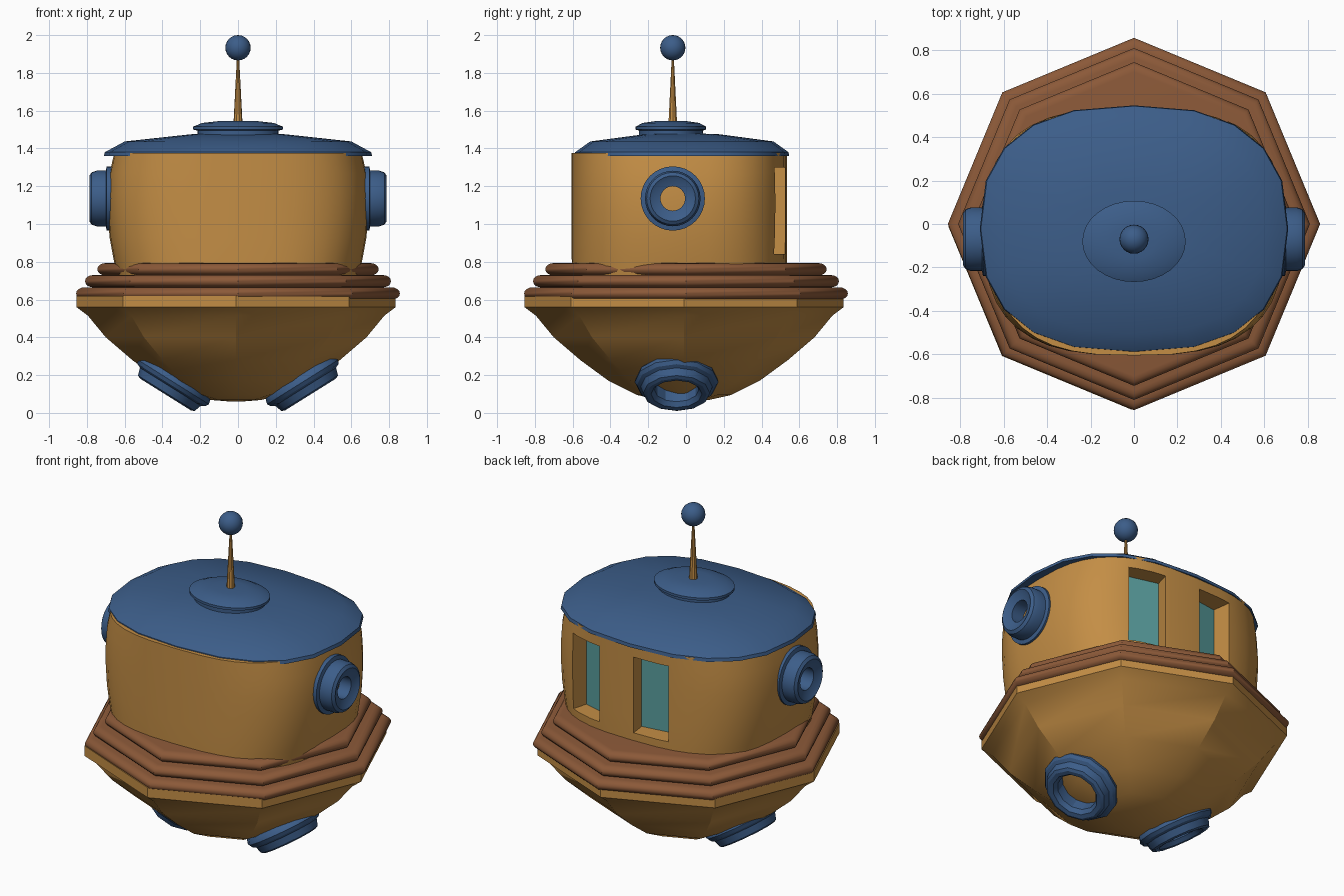
import bpy, bmesh, math
from mathutils import Vector

if "Cube" in bpy.data.objects:
    bpy.data.objects.remove(bpy.data.objects["Cube"])


def material(name, rgb):
    m = bpy.data.materials.new(name)
    m.diffuse_color = (*rgb, 1)
    m.use_nodes = True
    m.node_tree.nodes["Principled BSDF"].inputs["Base Color"].default_value = m.diffuse_color
    return m


ORANGE = material("orange_paint", (0.55, 0.27, 0.06))
BLUE = material("blue_paint", (0.045, 0.11, 0.25))
BROWN = material("brown_rubber", (0.26, 0.10, 0.04))
GLASS = material("teal_glass", (0.10, 0.34, 0.34))


def finish(obj, mat, angle=30):
    obj.data.materials.clear()
    obj.data.materials.append(mat)
    bpy.ops.object.select_all(action='DESELECT')
    obj.select_set(True)
    bpy.context.view_layer.objects.active = obj
    if angle:
        bpy.ops.object.shade_smooth_by_angle(angle=math.radians(angle))
    return obj


def loft(name, rings, mat, n=32, power=2.0, loc=(0, 0, 0), tilt=0, closed=False, angle=30):
    """Stack superellipse rings (rx, ry, z); closed joins the last ring to the first."""
    bm = bmesh.new()
    loops = []
    for rx, ry, z in rings:
        loop = []
        for i in range(n):
            c, s = math.cos(2 * math.pi * i / n), math.sin(2 * math.pi * i / n)
            x = math.copysign(abs(c) ** (2 / power), c) if abs(c) > 1e-6 else 0
            y = math.copysign(abs(s) ** (2 / power), s) if abs(s) > 1e-6 else 0
            loop.append(bm.verts.new((rx * x, ry * y, z)))
        loops.append(loop)
    pairs = list(zip(loops, loops[1:]))
    if closed:
        pairs.append((loops[-1], loops[0]))
    else:
        bm.faces.new(loops[0])
        bm.faces.new(loops[-1])
    for a, b in pairs:
        for i in range(n):
            j = (i + 1) % n
            bm.faces.new((a[i], a[j], b[j], b[i]))
    bmesh.ops.recalc_face_normals(bm, faces=bm.faces)
    me = bpy.data.meshes.new(name)
    bm.to_mesh(me)
    bm.free()
    obj = bpy.data.objects.new(name, me)
    bpy.context.collection.objects.link(obj)
    obj.location = loc
    obj.rotation_euler = (0, math.radians(tilt), 0)
    return finish(obj, mat, angle)


def lathe(name, profile, mat, **kw):
    return loft(name, [(r, r, z) for r, z in profile], mat, **kw)


def box(name, loc, size, turn):
    bpy.ops.mesh.primitive_cube_add(size=1, location=loc, rotation=(0, 0, turn))
    obj = bpy.context.object
    obj.name = name
    obj.scale = size
    return obj


# Octagonal bowl hull
lathe("hull", [(0.03, 0.06), (0.13, 0.068), (0.25, 0.095), (0.40, 0.17), (0.55, 0.28),
               (0.69, 0.40), (0.785, 0.515), (0.845, 0.56), (0.845, 0.62)],
      ORANGE, n=8, loc=(-0.01, -0.01, 0))

# Three stepped bumper rings with rounded rims
for i, (r, z) in enumerate([(0.857, 0.632), (0.81, 0.697), (0.745, 0.76)]):
    rim = []
    for k in range(9):
        a = -math.pi / 2 + math.pi * k / 8
        rim.append((r - 0.045 + 0.045 * math.cos(a), z + 0.033 * math.sin(a)))
    lathe(f"bumper_ring_{i + 1}", rim, BROWN, n=8, angle=40)

# Cabin body, bulging at the sides
body = loft("cabin", [(0.64, 0.568, 0.72), (0.66, 0.57, 0.82), (0.68, 0.57, 0.93), (0.69, 0.57, 1.06),
                      (0.69, 0.57, 1.16), (0.68, 0.57, 1.27), (0.655, 0.57, 1.375)],
            ORANGE, n=40, power=2.8, loc=(0, -0.035, 0), angle=0)

# Two recessed rear windows with glass at the bottom of the recess
for i, (x, y, deg) in enumerate([(-0.135, 0.528, -8), (0.325, 0.508, 15)]):
    turn = -math.radians(deg)
    out = Vector((math.sin(-turn), math.cos(turn), 0))
    pos = Vector((x, y, 1.07))
    cutter = box("window_cutter", pos + out * 0.015, (0.225, 0.27, 0.46), turn)
    bpy.context.view_layer.objects.active = body
    mod = body.modifiers.new("window_cut", 'BOOLEAN')
    mod.operation = 'DIFFERENCE'
    mod.solver = 'EXACT'
    mod.object = cutter
    bpy.ops.object.modifier_apply(modifier=mod.name)
    bpy.data.objects.remove(cutter)
    finish(box(f"window_glass_{i + 1}", pos - out * 0.12, (0.225, 0.03, 0.46), turn), GLASS, 0)
finish(body, ORANGE, 30)

# Shallow roof and its centre cap
loft("roof", [(0.71, 0.568, 1.36), (0.705, 0.565, 1.38), (0.60, 0.485, 1.437), (0.25, 0.20, 1.475),
              (0.08, 0.07, 1.48)], BLUE, n=20, power=2.5, loc=(0, -0.022, 0))
loft("roof_cap", [(0.215, 0.17, 1.46), (0.215, 0.17, 1.495), (0.238, 0.187, 1.50), (0.238, 0.187, 1.515),
                  (0.19, 0.15, 1.535), (0.10, 0.08, 1.545)], BLUE, n=32, loc=(0, -0.08, 0))

# Antenna
lathe("antenna_rod", [(0.024, 1.53), (0.006, 1.88)], ORANGE, n=10, loc=(0, -0.07, 0))
bpy.ops.mesh.primitive_uv_sphere_add(segments=24, ring_count=12, radius=0.067, location=(0, -0.07, 1.933))
bpy.context.object.name = "antenna_ball"
finish(bpy.context.object, BLUE)

# Side ports and angled thrusters, one of each per side
port = [(0.15, 0.62), (0.17, 0.665), (0.17, 0.695), (0.147, 0.70), (0.147, 0.75), (0.138, 0.775),
        (0.12, 0.787), (0.10, 0.775), (0.065, 0.765), (0.065, 0.62)]
nozzle = [(0.18, -0.05), (0.215, -0.015), (0.222, 0.01), (0.21, 0.03), (0.19, 0.04), (0.177, 0.08),
          (0.16, 0.088), (0.135, 0.085), (0.117, 0.06), (0.117, -0.05)]
for side, sx in (("left", -1), ("right", 1)):
    lathe(f"{side}_port", port, BLUE, n=32, loc=(0, -0.07, 1.135), tilt=90 * sx, closed=True)
    lathe(f"{side}_thruster", nozzle, BLUE, n=12, loc=(0.337 * sx, -0.05, 0.172), tilt=148 * sx, closed=True)
